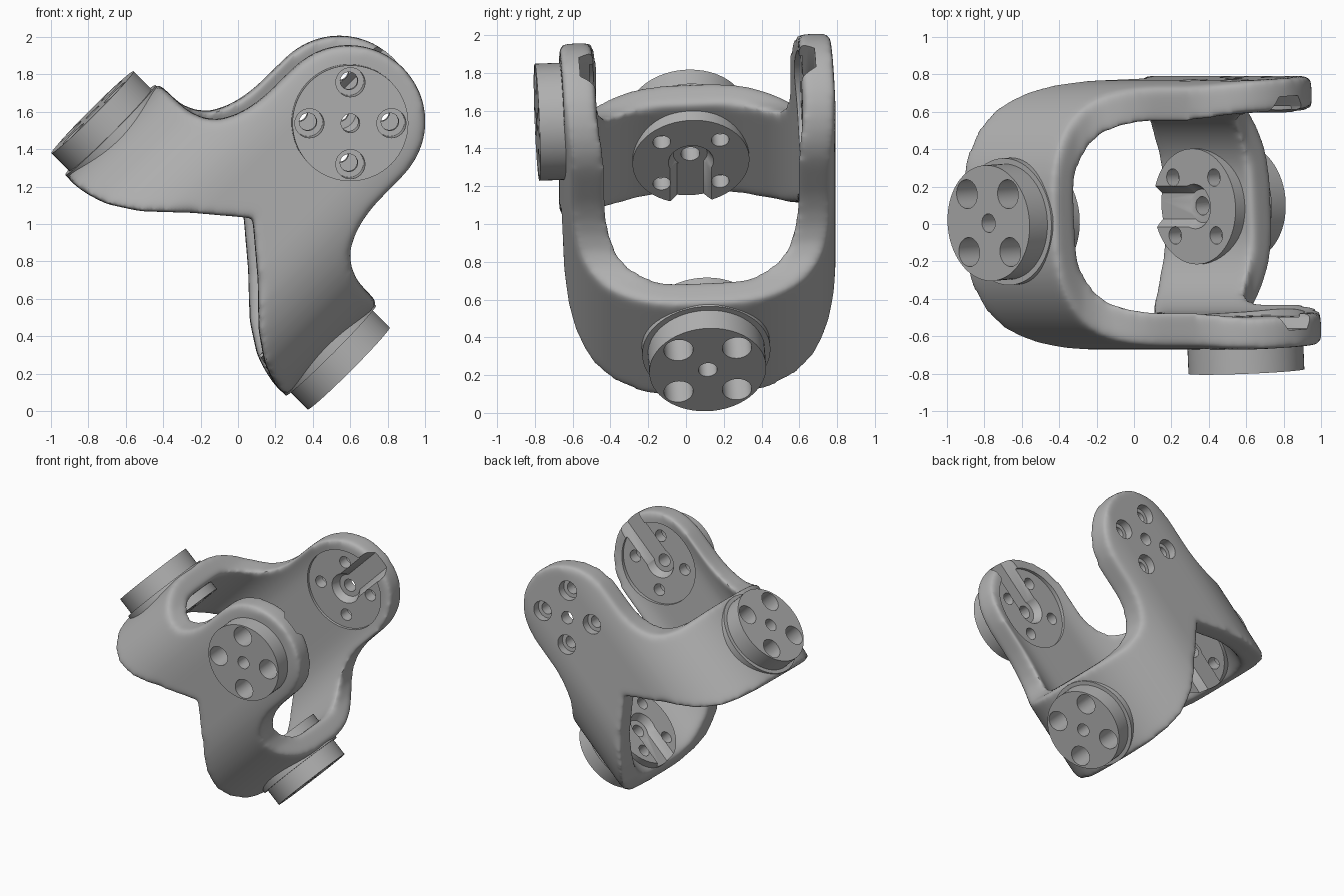
import bpy, bmesh
from math import sin, cos, pi, sqrt, radians
from mathutils import Matrix, Vector

if "Cube" in bpy.data.objects:
    bpy.data.objects.remove(bpy.data.objects["Cube"], do_unlink=True)

grey = bpy.data.materials.new("plain_grey")
grey.use_nodes = True
GREY = (0.44, 0.44, 0.44, 1)
grey.diffuse_color = GREY
grey.node_tree.nodes["Principled BSDF"].inputs["Base Color"].default_value = GREY

# Working frame: u along the arms, w across the two bridges, t across the two plates
h, s = sqrt(0.5), 0.057
c = sqrt(1 - s * s)
U, W0, T0 = Vector((h, 0, h)), Vector((h, 0, -h)), Vector((0, 1, 0))
W, T = W0 * c + T0 * s, T0 * c - W0 * s
FRAME = Matrix.Translation((-0.503, 0.06, 0.503)) @ Matrix((U, W, T)).transposed().to_4x4()


def new_object(name, bm):
    bmesh.ops.recalc_face_normals(bm, faces=bm.faces)
    me = bpy.data.meshes.new(name)
    bm.to_mesh(me)
    bm.free()
    me.materials.append(grey)
    ob = bpy.data.objects.new(name, me)
    bpy.context.collection.objects.link(ob)
    return ob


def prism(name, points, depth):
    """Extrude a closed outline of 3D points along a depth vector."""
    bm = bmesh.new()
    face = bm.faces.new([bm.verts.new(p) for p in points])
    ext = bmesh.ops.extrude_face_region(bm, geom=[face])["geom"]
    bmesh.ops.translate(bm, vec=depth, verts=[v for v in ext if isinstance(v, bmesh.types.BMVert)])
    return new_object(name, bm)


def cylinders(name, frame, centres, r, d0, d1, segments=32, r_end=None):
    """Cylinders or cones in a mount's frame, from distance d0 to d1 along its outward axis."""
    bm = bmesh.new()
    for x, y in centres:
        bmesh.ops.create_cone(bm, cap_ends=True, segments=segments, radius1=r,
                              radius2=r_end or r, depth=d1 - d0,
                              matrix=frame @ Matrix.Translation((x, y, (d0 + d1) / 2)))
    return new_object(name, bm)


def apply_modifier(ob, kind, **settings):
    mod = ob.modifiers.new(kind.lower(), kind)
    for key, value in settings.items():
        setattr(mod, key, value)
    bpy.context.view_layer.objects.active = ob
    bpy.ops.object.modifier_apply(modifier=mod.name)


def boolean(ob, tool, operation="DIFFERENCE", keep=False):
    apply_modifier(ob, "BOOLEAN", object=tool, operation=operation, solver="MANIFOLD")
    if not keep:
        bpy.data.objects.remove(tool, do_unlink=True)


def tube_section(u, a, b, ra, rb, n=14):
    """Rectangle of half sizes a, b with elliptical corners of radii ra, rb."""
    pts = []
    for k, (sx, sy) in enumerate(((1, 1), (-1, 1), (-1, -1), (1, -1))):
        for i in range(n + 1):
            q = pi / 2 * (k + i / n)
            pts.append((u, sx * (a - ra) + ra * cos(q), sy * (b - rb) + rb * sin(q)))
    return pts


# Side outline of the three-lobed plate: one half, then mirrored
LOBE_U, LOBE_R, BRIDGE_U = 1.513, 0.41, 0.58
half = [(LOBE_U + LOBE_R * cos(q), LOBE_R * sin(q)) for q in [radians(i * 10) for i in range(10)]]
half += [(1.3, 0.412), (1.2, 0.425), (1.11, 0.452), (1.03, 0.495), (0.975, 0.56), (0.945, 0.64),
         (0.94, 0.72), (0.94, 0.95), (0.235, 0.95), (0.235, 0.78), (0.25, 0.7), (0.285, 0.6),
         (0.385, 0.45), (0.575, 0.25)]
outline = half + [(0.785, 0)] + [(u, -w) for u, w in reversed(half[1:])]

# Yoke body: rounded tube along u, trimmed by the outline, edges softened
body = prism("yoke_body", tube_section(-0.2, 0.828, 0.72, 0.6, 0.6), (2.6, 0, 0))
boolean(body, prism("cavity", tube_section(-0.3, 0.66, 0.545, 0.43, 0.43), (2.8, 0, 0)))
boolean(body, prism("trim", [(u, w, -1) for u, w in outline], (0, 0, 2)), "INTERSECT")
apply_modifier(body, "REMESH", mode="VOXEL", voxel_size=0.015)
apply_modifier(body, "SMOOTH", factor=0.5, iterations=34)

parts = [body]
RING = [(sx * 0.155, sy * 0.155) for sx in (-1, 1) for sy in (-1, 1)]

# Four mounts: name, u position, outward axis, inner face, outer face, slot direction
MOUNTS = [("left_bridge", BRIDGE_U, (0, -1, 0), 0.59, 0.97, -1),
          ("lower_bridge", BRIDGE_U, (0, 1, 0), 0.59, 0.97, -1),
          ("front_plate", LOBE_U, (0, 0, -1), 0.565, 0.85, 1),
          ("back_plate", LOBE_U, (0, 0, 1), 0.565, 0.73, 1)]

for name, u, n, inner, outer, slot in MOUNTS:
    x, n = Vector((1, 0, 0)), Vector(n)
    frame = Matrix.Translation((u, 0, 0)) @ Matrix((x, n.cross(x), n)).transposed().to_4x4()
    bridge = u == BRIDGE_U
    own = []
    if bridge:
        own.append(cylinders(name + "_inner_pad", frame, [(0, 0)], 0.31, inner, 0.74, 64))
        own.append(cylinders(name + "_collar", frame, [(0, 0)], 0.34, 0.77, 0.835, 64))
    else:
        boolean(body, cylinders("recess", frame, [(0, 0)], 0.325, inner - 0.2, inner, 64))
    if name != "back_plate":
        own.append(cylinders(name + "_outer_disc", frame, [(0, 0)], 0.31,
                             0.76 if bridge else 0.68, outer, 64))
    # Bolt holes, centre bore and the keyhole slot with sloping sides
    floor = inner + 0.06
    tools = [cylinders("bolts", frame, RING, 0.047, inner - 0.1, outer + 0.1),
             cylinders("bolt_heads", frame, RING, 0.078, inner + 0.09, outer + 0.1),
             cylinders("bore", frame, [(0, 0)], 0.05, inner - 0.1, outer + 0.1),
             cylinders("key_end", frame, [(0, 0)], 0.125, inner - 0.01, floor, r_end=0.09)]
    section = [frame @ Vector((0, b, d)) for b, d in
               ((-0.13, inner - 0.08), (0.13, inner - 0.08), (0.11, inner), (0.07, floor),
                (-0.07, floor), (-0.11, inner))]
    tools.append(prism("slot", section, x * 0.6 * slot))
    for tool in tools:
        for ob in [body] + own:
            boolean(ob, tool, keep=True)
        bpy.data.objects.remove(tool, do_unlink=True)
    parts += own

# Place every part and shade it
for ob in parts:
    ob.data.transform(FRAME)
    bpy.ops.object.select_all(action="DESELECT")
    ob.select_set(True)
    bpy.context.view_layer.objects.active = ob
    bpy.ops.object.shade_smooth_by_angle(angle=radians(40))
